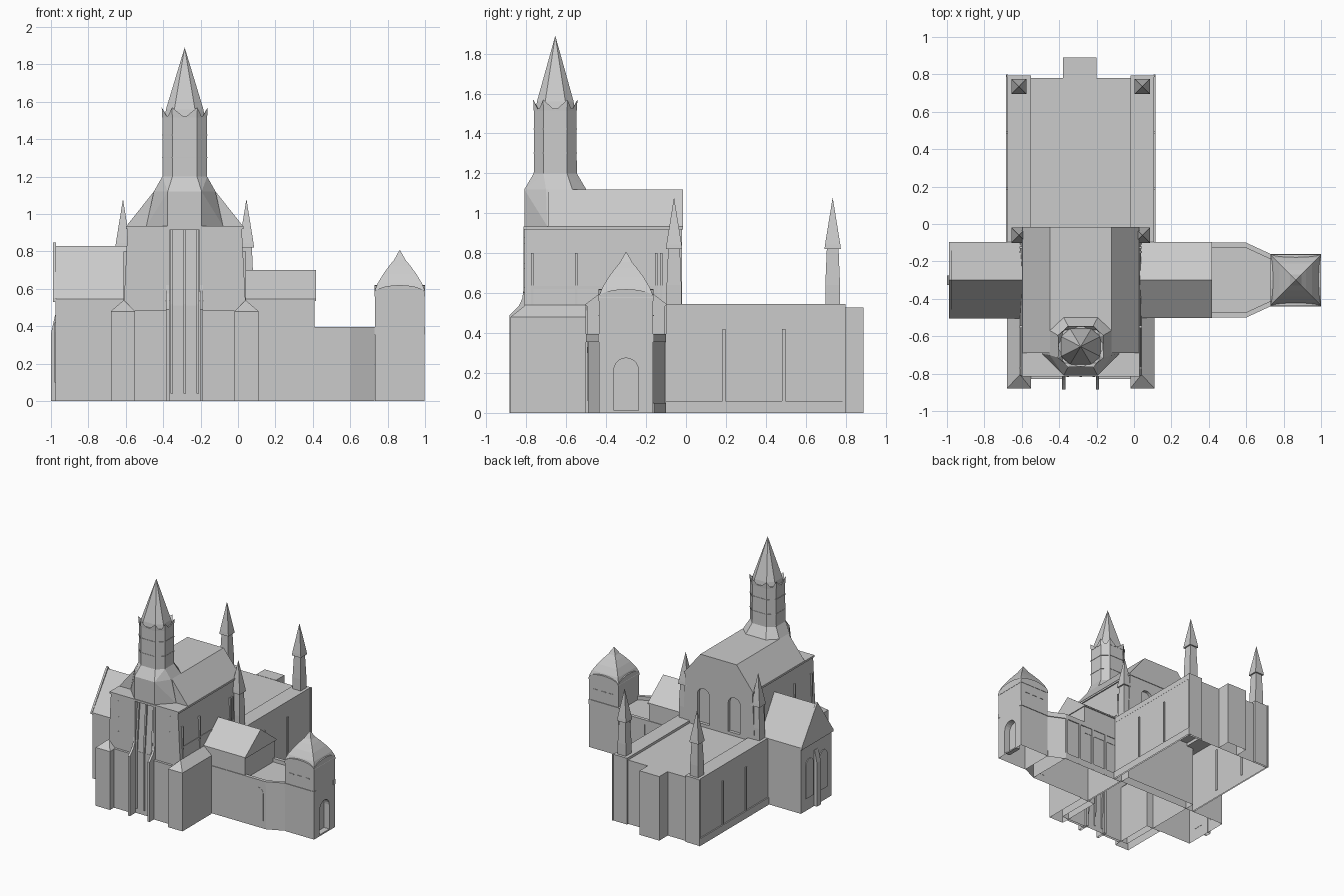
import bpy, bmesh, math
from mathutils import Vector

if "Cube" in bpy.data.objects:
    bpy.data.objects.remove(bpy.data.objects["Cube"])

stone = bpy.data.materials.new("grey_stone")
stone.use_nodes = True
stone.diffuse_color = (0.6, 0.6, 0.6, 1)
stone.node_tree.nodes["Principled BSDF"].inputs["Base Color"].default_value = (0.6, 0.6, 0.6, 1)

MID = -0.285   # centre line of the main building
WING = -0.30   # centre line of the cross wings


def open_base(me):
    """Remove the faces lying on the ground, leaving an open shell."""
    bm = bmesh.new()
    bm.from_mesh(me)
    ground = [f for f in bm.faces if all(abs(v.co.z) < 1e-4 for v in f.verts)]
    bmesh.ops.delete(bm, geom=ground, context='FACES')
    bm.to_mesh(me)
    bm.free()


def hull(name, pts, closed=False):
    bm = bmesh.new()
    for p in pts:
        bm.verts.new(p)
    bmesh.ops.convex_hull(bm, input=bm.verts)
    loose = [v for v in bm.verts if not v.link_faces]
    bmesh.ops.delete(bm, geom=loose, context='VERTS')
    bmesh.ops.dissolve_limit(bm, angle_limit=0.01, verts=bm.verts, edges=bm.edges)
    bmesh.ops.recalc_face_normals(bm, faces=bm.faces)
    me = bpy.data.meshes.new(name)
    bm.to_mesh(me)
    bm.free()
    if not closed:
        open_base(me)
    me.materials.append(stone)
    ob = bpy.data.objects.new(name, me)
    bpy.context.collection.objects.link(ob)
    return ob


def carve(ob, cutters):
    """Cut recesses out of a closed part, then open its base."""
    for c in cutters:
        mod = ob.modifiers.new("cut", 'BOOLEAN')
        mod.operation, mod.solver, mod.object = 'DIFFERENCE', 'EXACT', c
    deps = bpy.context.evaluated_depsgraph_get()
    me = bpy.data.meshes.new_from_object(ob.evaluated_get(deps))
    ob.modifiers.clear()
    ob.data = me
    open_base(me)
    for c in cutters:
        bpy.data.objects.remove(c)


def rect(x0, x1, y0, y1, z):
    return [(x, y, z) for x in (x0, x1) for y in (y0, y1)]


def box(name, x0, x1, y0, y1, z0, z1, closed=False):
    return hull(name, rect(x0, x1, y0, y1, z0) + rect(x0, x1, y0, y1, z1), closed)


def square(cx, cy, h, z):
    return rect(cx - h, cx + h, cy - h, cy + h, z)


def octagon(hx, hy, z, front=0.55):
    """Eight-sided ring; front sets how far the front corners are cut back."""
    k = 0.55
    shape = [(1, -front), (1, k), (k, 1), (-k, 1), (-1, k), (-1, -front), (-k, -1), (k, -1)]
    return [Vector((MID + hx * a, -0.655 + hy * b, z)) for a, b in shape]


def gable(name, x0, x1, half, wall, ridge, base=0.0):
    """House shape with its ridge along x."""
    pts = []
    for x in (x0, x1):
        pts += [(x, WING + s * half, z) for s in (-1, 1) for z in (base, wall)]
        pts.append((x, WING, ridge))
    return hull(name, pts)


def arch(name, axis, face, centre, half, z0, z1, rise=None, depth=0.004, closed=False):
    """Round-headed slab centred on a wall that faces the given axis."""
    rise = rise or half
    prof = [(centre - half, z0), (centre + half, z0)]
    prof += [(centre + half * math.cos(math.pi * i / 10), z1 - rise + rise * math.sin(math.pi * i / 10))
             for i in range(11)]
    pts = []
    for d in (-depth, depth):
        pts += [(face + d, a, z) if axis == 'x' else (a, face + d, z) for a, z in prof]
    return hull(name, pts, closed)


# Tall main block with flared lower walls, a facade recess and back niches
pts = []
for z, g in ((0, 0.325), (0.53, 0.325), (0.70, 0.312), (0.85, 0.305), (0.925, 0.305)):
    pts += rect(MID - g, MID + g, -0.81, -0.02, z)
main = hull("main_block", pts, True)
cuts = [arch("niche_cutter", 'y', -0.02, MID + s * 0.14, 0.055, 0.55, 0.84, None, 0.025, True) for s in (-1, 1)]
cuts.append(hull("recess_cutter", rect(-0.365, -0.205, -0.9, -0.808, 0.51)
                 + rect(-0.365, -0.205, -0.9, -0.775, 0.915), True))
carve(main, cuts)
box("main_cornice", -0.6, 0.03, -0.815, -0.015, 0.92, 0.935)

# Mansard roof with a flat top, and the broach carrying the tower
hull("main_roof", rect(-0.597, 0.027, -0.69, -0.015, 0.935) + rect(-0.45, -0.12, -0.69, -0.015, 1.12))
hull("tower_broach", rect(-0.376, -0.194, -0.81, -0.65, 0.935) + rect(-0.49, -0.08, -0.695, -0.65, 0.935)
     + octagon(0.165, 0.155, 1.12, 0.3))
hull("tower_skirt", octagon(0.165, 0.155, 1.12, 0.3) + octagon(0.12, 0.108, 1.2))
hull("tower_shaft", octagon(0.12, 0.108, 1.19) + octagon(0.118, 0.106, 1.525))
for z in (1.3, 1.42):
    hull("tower_band", octagon(0.122, 0.11, z) + octagon(0.122, 0.11, z + 0.006))
hull("tower_spire", octagon(0.106, 0.097, 1.52) + octagon(0.1, 0.092, 1.56) + [(MID, -0.655, 1.89)])
low, high = octagon(0.12, 0.108, 1.515), octagon(0.123, 0.111, 1.57)
core = octagon(0.09, 0.08, 1.515)
for i in range(8):
    a, b = low[i - 1], low[(i + 1) % 8]
    hull("tower_crown_point", [(a + low[i]) / 2, (b + low[i]) / 2, low[i], core[i], high[i]])

# Front corner piers, lower facade walls and curved ribs
for s in (-1, 1):
    xa, xb, xr = (MID + s * d for d in (0.395, 0.265, 0.325))
    hull("corner_pier", rect(xa, xb, -0.88, -0.5, 0) + rect(xa, xb, -0.88, -0.5, 0.48)
         + [(xr, -0.805, 0.54), (xr, -0.5, 0.54)])
    xi = MID + s * 0.09
    box("lower_facade", xb, xi, -0.83, -0.81, 0, 0.485)
    prof = [(-0.885, 0), (-0.885, 0.49), (-0.862, 0.512), (-0.835, 0.54), (-0.82, 0.575), (-0.814, 0.62), (-0.814, 0.92)]
    for (ya, za), (yb, zb) in zip(prof, prof[1:]):
        hull("facade_rib", [(xi + d, y, z) for d in (-0.009, 0.009)
                            for y, z in ((ya, za), (yb, zb), (-0.79, za), (-0.79, zb))])
    # Narrow slits in the facade
    for z in (0.6, 0.72, 0.85):
        box("facade_slit", MID + s * 0.235 - 0.004, MID + s * 0.235 + 0.004, -0.814, -0.808, z, z + 0.03)
for x in (-0.355, MID, -0.215):
    hull("facade_shaft", square(x, -0.812, 0.007, 0.04) + square(x, -0.812, 0.007, 0.52)
         + square(x, -0.782, 0.007, 0.915))

# Upper wall strips
for s in (-1, 1):
    xw = MID + s * 0.315
    for y in (-0.77, -0.55, -0.15, -0.125):
        box("upper_pilaster", xw - 0.012, xw + 0.012, y - 0.006, y + 0.006, 0.54, 0.8)
    box("upper_string_course", xw - 0.004, xw + 0.008, -0.77, -0.14, 0.62, 0.635)

# Rear nave with raised edge strips
box("nave", -0.675, 0.105, -0.1, 0.78, 0, 0.525)
box("rear_bay", -0.38, -0.2, 0.78, 0.89, 0, 0.527)
for s in (-1, 1):
    outer = MID + s * 0.391
    box("nave_roof_edge", MID + s * 0.265, outer, -0.1, 0.795, 0.5, 0.545)
    box("nave_rear_corner", MID + s * 0.265, outer, 0.78, 0.795, 0, 0.545)
    box("nave_plinth", outer - s * 0.003, MID + s * 0.4, -0.1, 0.8, 0, 0.06)
    box("nave_side_corner", outer - s * 0.003, MID + s * 0.397, 0.785, 0.8, 0, 0.545)
    for y in (0.19, 0.49):
        box("nave_pilaster", outer - 0.008, outer + 0.008, y - 0.008, y + 0.008, 0.06, 0.42)
    # Pinnacles at the four nave corners
    for y in (-0.06, 0.735):
        px = MID + s * 0.33
        hull("pinnacle_shaft", square(px, y, 0.037, 0.5) + square(px, y, 0.037, 0.64)
             + square(px, y, 0.029, 0.83))
        hull("pinnacle_spire", square(px, y, 0.041, 0.82) + square(px, y, 0.038, 0.845) + [(px, y, 1.08)])

# Gabled cross wing on the right side
gable("cross_wing", -0.975, -0.61, 0.197, 0.54, 0.82)
hull("cross_wing_roof", [(x, WING + s * w, z) for x in (-0.975, -0.55) for s in (-1, 1)
                         for w, z in ((0.205, 0.535), (0.205, 0.545), (0, 0.83))])
gable("gable_coping", -0.988, -0.972, 0.205, 0.55, 0.848, 0.53)
hull("gable_buttress", rect(-1.0, -0.97, WING - 0.025, WING + 0.025, 0)
     + rect(-1.0, -0.97, WING - 0.025, WING + 0.025, 0.36) + rect(-0.978, -0.97, WING - 0.025, WING + 0.025, 0.46))
for y in (-0.39, -0.21):
    arch("gable_window", 'x', -0.977, y, 0.05, 0.1, 0.42)

# Gabled hall on the left side
gable("hall", 0.0, 0.41, 0.195, 0.54, 0.69, 0.3)
hull("hall_roof", [(x, WING + s * w, z) for x in (0.0, 0.417) for s in (-1, 1)
                   for w, z in ((0.203, 0.535), (0.203, 0.545), (0, 0.70))])

# Low passage with a projecting parapet, narrowing toward the gate tower
half_plan = [(0.05, 0.2), (0.6, 0.2), (0.73, 0.14), (1.0, 0.14)]
for i in range(3):
    (xa, ha), (xb, hb) = half_plan[i], half_plan[i + 1]
    if i < 2:
        hull("passage", [(x, WING + s * (h - 0.008), z) for x, h in ((xa, ha), (xb, hb))
                         for s in (-1, 1) for z in (0, 0.365)])
        hull("passage_plinth", [(x, WING + h - k, z) for x, h in ((xa, ha), (xb, hb))
                                for k in (0, 0.01) for z in (0, 0.05)])
    for s in (-1, 1):
        hull("parapet", [(x, WING + s * (h - k), z) for x, h in ((xa, ha), (xb, hb))
                         for k in (0, 0.028) for z in (0.355, 0.395)])
for x in (0.2, 0.33, 0.46, 0.59):
    box("passage_pilaster", x - 0.01, x + 0.01, WING + 0.19, WING + 0.2, 0, 0.36)
arch("passage_niche", 'y', WING - 0.192, 0.53, 0.045, 0.06, 0.33, None, 0.002)

# Gate tower with a cut doorway, arched wall heads and a bell-shaped roof
GX = 0.865
gate = box("gate_tower", GX - 0.133, GX + 0.133, WING - 0.135, WING + 0.135, 0, 0.575, True)
carve(gate, [arch("door_cutter", 'x', 1.0, WING, 0.062, 0.012, 0.275, None, 0.05, True)])
arch("gate_wall_head_x", 'x', GX, WING, 0.138, 0.56, 0.62, 0.045, 0.134)
arch("gate_wall_head_y", 'y', WING, GX, 0.135, 0.56, 0.62, 0.045, 0.138)
rings = ((0.134, 0.59), (0.118, 0.63), (0.088, 0.68), (0.055, 0.725), (0.03, 0.755), (0.014, 0.785), (0.002, 0.805))
for (ha, za), (hb, zb) in zip(rings, rings[1:]):
    hull("gate_roof", square(GX, WING, ha, za) + square(GX, WING, hb, zb))
for s in (-1, 1):
    for d in (-0.07, 0, 0.07):
        box("gate_slit", GX + d - 0.02, GX + d + 0.02, WING + s * 0.134, WING + s * 0.139, 0.485, 0.491)
